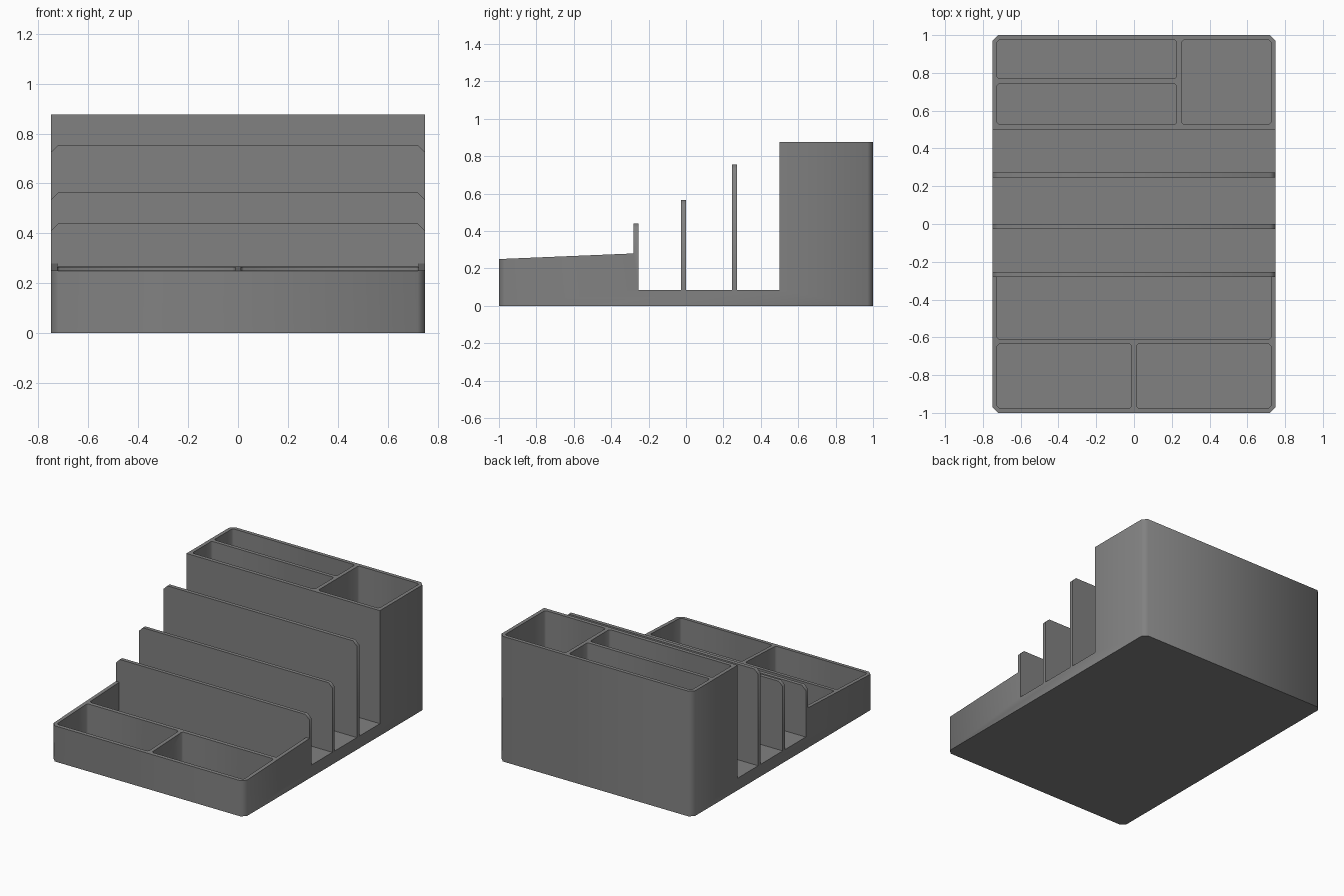
import bpy, bmesh
from math import radians

old = bpy.data.objects.get("Cube")
if old:
    bpy.data.objects.remove(old, do_unlink=True)

HALF_W, WALL, FLOOR, SLOT_Z = 0.75, 0.026, 0.027, 0.085
CHAMFER, POCKET_CHAMFER = 0.03, 0.01

grey = bpy.data.materials.new("mid_grey")
grey.use_nodes = True
grey.diffuse_color = (0.22, 0.22, 0.22, 1)
grey.node_tree.nodes["Principled BSDF"].inputs["Base Color"].default_value = grey.diffuse_color


def bevel(bm, edges, width):
    bmesh.ops.bevel(bm, geom=edges, offset=width, segments=1, affect='EDGES', profile=0.5)


def finish(bm, name):
    bmesh.ops.recalc_face_normals(bm, faces=bm.faces[:])
    mesh = bpy.data.meshes.new(name)
    bm.to_mesh(mesh)
    bm.free()
    mesh.materials.append(grey)
    ob = bpy.data.objects.new(name, mesh)
    bpy.context.collection.objects.link(ob)
    return ob


def is_vertical(edge):
    a, b = (v.co for v in edge.verts)
    return abs(a.x - b.x) + abs(a.y - b.y) < 1e-4


# Body: side profile (y, z) of tray, upright dividers and tall rear block
dividers = [(-0.281, -0.255, 0.44), (-0.026, 0.0, 0.565), (0.245, 0.272, 0.755)]
profile = [(-1, 0), (-1, 0.25), (dividers[0][0], 0.28)]
for i, (y0, y1, top) in enumerate(dividers):
    if i:
        profile.append((y0, SLOT_Z))
    profile += [(y0, top), (y1, top), (y1, SLOT_Z)]
profile += [(0.5, SLOT_Z), (0.5, 0.877), (1, 0.877), (1, 0)]

bm = bmesh.new()
side = bm.faces.new([bm.verts.new((-HALF_W, y, z)) for y, z in profile])
extruded = bmesh.ops.extrude_face_region(bm, geom=[side])
bmesh.ops.translate(bm, vec=(2 * HALF_W, 0, 0),
                    verts=[g for g in extruded["geom"] if isinstance(g, bmesh.types.BMVert)])

# Chamfer the four outer corners and the upper corners of each divider
divider_tops = [d[2] for d in dividers]


def is_outer_corner(edge):
    return is_vertical(edge) and all(abs(v.co.y) > 0.99 for v in edge.verts)


def is_divider_corner(edge):
    a, b = (v.co for v in edge.verts)
    at_top = any(abs(a.z - t) < 1e-4 and abs(b.z - t) < 1e-4 for t in divider_tops)
    return at_top and abs(a.x - b.x) < 1e-4


bevel(bm, [e for e in bm.edges if is_outer_corner(e) or is_divider_corner(e)], CHAMFER)
body = finish(bm, "organizer_body")

# Pockets: plan rectangles (x0, x1, y0, y1) cut down to the floor
X, Y = HALF_W - WALL, 1 - WALL
pockets = {
    "front_right_pocket": (-X, -WALL / 2, -Y, -0.636),
    "front_left_pocket": (WALL / 2, X, -Y, -0.636),
    "front_wide_pocket": (-X, X, -0.61, dividers[0][0]),
    "rear_long_pocket": (-X, 0.225, 0.769, Y),
    "rear_inner_pocket": (-X, 0.225, 0.527, 0.743),
    "rear_tall_pocket": (0.252, X, 0.527, Y),
}


def pocket_cutter(name, x0, x1, y0, y1):
    top = 1.0 if y0 > 0 else 0.4
    bm = bmesh.new()
    bmesh.ops.create_cube(bm, size=1)
    bmesh.ops.scale(bm, vec=(x1 - x0, y1 - y0, top - FLOOR), verts=bm.verts[:])
    bmesh.ops.translate(bm, vec=((x0 + x1) / 2, (y0 + y1) / 2, (top + FLOOR) / 2), verts=bm.verts[:])
    # The wide pocket keeps square corners against the first divider
    bevel(bm, [e for e in bm.edges if is_vertical(e)
               and abs(e.verts[0].co.y - dividers[0][0]) > 1e-4], POCKET_CHAMFER)
    cutter = finish(bm, name + "_cutter")
    cutter.hide_render = True
    return cutter


bpy.ops.object.select_all(action='DESELECT')
body.select_set(True)
bpy.context.view_layer.objects.active = body
for name, rect in pockets.items():
    cutter = pocket_cutter(name, *rect)
    cut = body.modifiers.new(name, 'BOOLEAN')
    cut.operation, cut.solver, cut.object = 'DIFFERENCE', 'EXACT', cutter
    bpy.ops.object.modifier_apply(modifier=cut.name)
    bpy.data.objects.remove(cutter, do_unlink=True)

# Blend the chamfers softly while keeping right angles sharp
bpy.ops.object.shade_smooth_by_angle(angle=radians(50))
